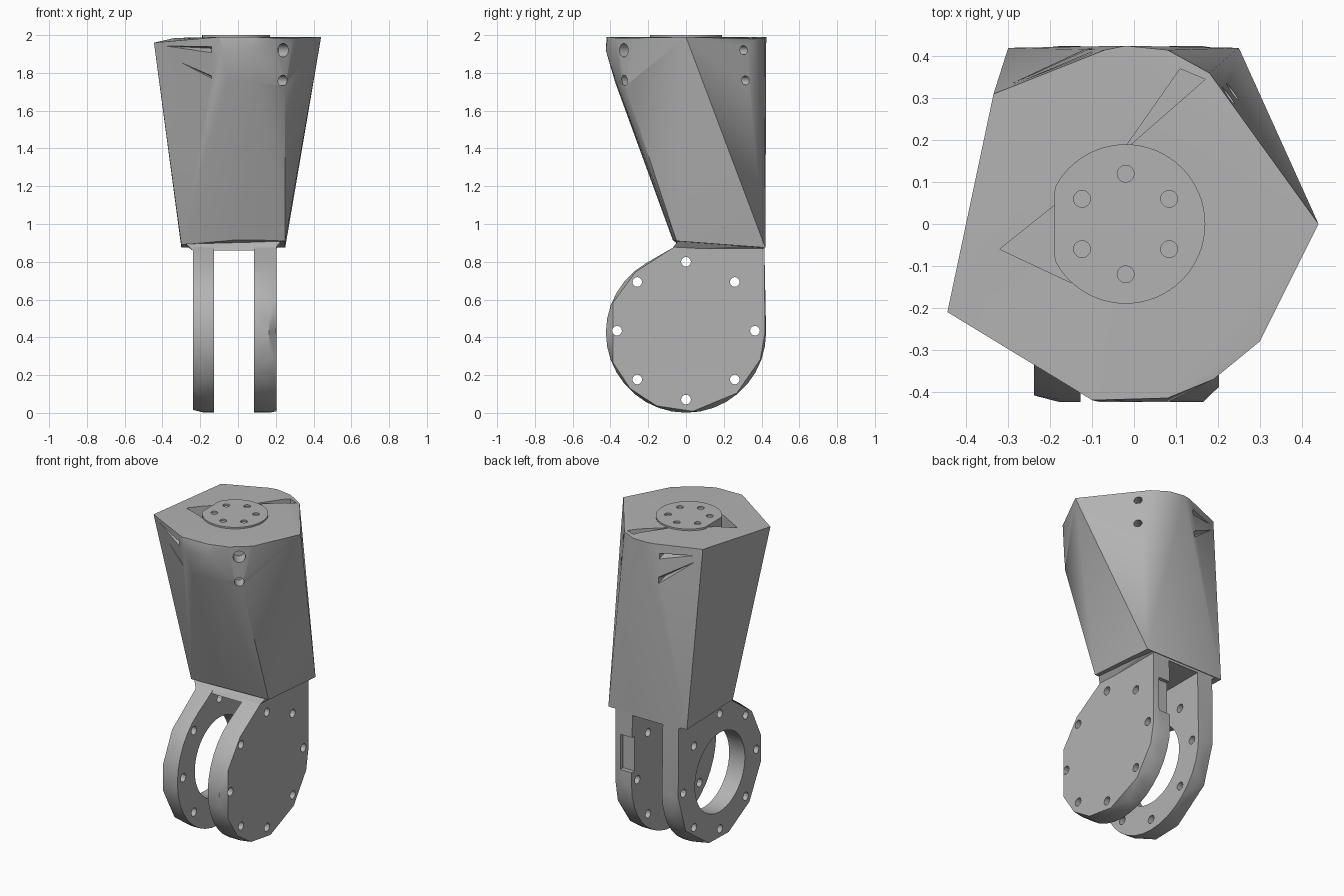
import bpy, bmesh, math
from mathutils import Vector, Matrix

cube = bpy.data.objects.get("Cube")
if cube:
    bpy.data.objects.remove(cube, do_unlink=True)

grey = bpy.data.materials.new("plain_grey")
grey.use_nodes = True
grey.diffuse_color = (0.45, 0.45, 0.45, 1)
grey.node_tree.nodes["Principled BSDF"].inputs["Base Color"].default_value = (0.45, 0.45, 0.45, 1)


def add_hull(bm, points):
    """Add the convex hull of some points to a bmesh."""
    part = bmesh.new()
    for p in points:
        part.verts.new(p)
    bmesh.ops.convex_hull(part, input=part.verts)
    loose = [v for v in part.verts if not v.link_faces]
    bmesh.ops.delete(part, geom=loose, context='VERTS')
    bmesh.ops.recalc_face_normals(part, faces=part.faces)
    temp = bpy.data.meshes.new("temp")
    part.to_mesh(temp)
    part.free()
    bm.from_mesh(temp)
    bpy.data.meshes.remove(temp)


def add_cylinder(bm, centre, axis, radius, depth, sides=20):
    turn = Vector((0, 0, 1)).rotation_difference(Vector(axis)).to_matrix().to_4x4()
    bmesh.ops.create_cone(bm, cap_ends=True, segments=sides, radius1=radius,
                          radius2=radius, depth=depth,
                          matrix=Matrix.Translation(centre) @ turn)


def make_object(name, bm):
    mesh = bpy.data.meshes.new(name)
    bm.to_mesh(mesh)
    bm.free()
    obj = bpy.data.objects.new(name, mesh)
    bpy.context.collection.objects.link(obj)
    mesh.materials.append(grey)
    return obj


def cut(obj, bm):
    """Subtract the cutter bmesh from an object and bake the result."""
    cutter = make_object("cutter", bm)
    cutter.hide_render = True
    mod = obj.modifiers.new("cut", 'BOOLEAN')
    mod.object = cutter
    mod.operation = 'DIFFERENCE'
    mod.solver = 'EXACT'
    bpy.context.view_layer.update()
    deps = bpy.context.evaluated_depsgraph_get()
    baked = bpy.data.meshes.new_from_object(obj.evaluated_get(deps))
    obj.modifiers.clear()
    obj.data = baked
    bpy.data.objects.remove(cutter, do_unlink=True)


def smooth(obj, degrees):
    bpy.ops.object.select_all(action='DESELECT')
    obj.select_set(True)
    bpy.context.view_layer.objects.active = obj
    bpy.ops.object.shade_smooth_by_angle(angle=math.radians(degrees))


# Tapered housing with chamfered corners
top = [(-0.335, 0.31, 1.985), (-0.07, 0.415, 1.99), (-0.02, 0.425, 1.99),
       (0.08, 0.415, 1.985), (0.18, 0.36, 1.98), (0.44, 0, 1.99), (0.3, -0.28, 1.985),
       (0.19, -0.37, 1.985), (0.08, -0.415, 1.99), (-0.1, -0.42, 1.99),
       (-0.445, -0.21, 1.96)]
shoulder = [(0.25, -0.32, 1.73), (0.1, -0.37, 1.75), (0.08, -0.425, 1.92),
            (-0.08, -0.425, 1.92), (-0.06, -0.375, 1.75)]
base = [(-0.3, -0.04, 0.89), (-0.02, -0.07, 0.915), (0.12, -0.065, 0.915),
        (0.25, -0.05, 0.91), (0.25, 0.42, 0.875), (-0.3, 0.42, 0.875)]
bm = bmesh.new()
add_hull(bm, top + shoulder + base)
housing = make_object("housing", bm)

# Pockets in the top, long tapered grooves by the left corners, bolt holes
bm = bmesh.new()
for tri, low in (([(-0.32, -0.06), (-0.17, 0.06), (-0.15, -0.14)], 1.9),
                 ([(-0.03, 0.17), (0.11, 0.37), (0.17, 0.345)], 1.88)):
    add_hull(bm, [(x, y, z) for x, y in tri for z in (low, 2.05)])
for z, tip in ((1.92, 1.945), (1.77, 1.92)):
    add_hull(bm, [(-0.44, -0.225, tip), (-0.14, -0.46, z + 0.03),
                  (-0.14, -0.46, z - 0.045), (-0.14, -0.33, z + 0.01)])
    add_hull(bm, [(-0.32, 0.33, tip), (-0.1, 0.47, z + 0.03),
                  (-0.1, 0.47, z - 0.04), (-0.1, 0.35, z)])
for z, radius in ((1.92, 0.036), (1.76, 0.028)):
    add_cylinder(bm, (0.24, -0.33, z), (0.6, -0.8, 0), radius, 0.18)
    add_cylinder(bm, (0.25, 0.33, z), (0.7, 0.7, 0), 0.024, 0.2)
cut(housing, bm)
smooth(housing, 25)

# Short flared neck under the housing, above the fork
bm = bmesh.new()
add_hull(bm, [(-0.24, -0.08, 0.86), (0.19, -0.08, 0.86), (0.19, 0.415, 0.86),
              (-0.24, 0.415, 0.86), (-0.28, -0.04, 0.9), (0.23, -0.04, 0.915),
              (0.23, 0.415, 0.89), (-0.28, 0.415, 0.89)])
make_object("neck", bm)

# Round mounting flange with a flat on one side and six holes
bm = bmesh.new()
add_cylinder(bm, (-0.02, 0, 1.945), (0, 0, 1), 0.19, 0.11, 64)
for v in bm.verts:
    v.co.x = max(v.co.x, -0.19)
flange = make_object("mounting_flange", bm)
bm = bmesh.new()
for i in range(6):
    a = math.radians(30 + 60 * i)
    add_cylinder(bm, (-0.02 + 0.12 * math.cos(a), 0.12 * math.sin(a), 2.0),
                 (0, 0, 1), 0.02, 0.08)
cut(flange, bm)
smooth(flange, 30)


# Fork plates: a rounded disc running straight up into the housing at the back,
# with the outer face cut to a coarser polygon
def plate_outline(angles, radius):
    arc = [(radius * math.cos(math.radians(a)), 0.425 + radius * math.sin(math.radians(a)))
           for a in angles]
    return [(0.415, 0.43), (0.415, 0.88), (-0.06, 0.88), (-0.08, 0.855)] + arc


def fork_plate(name, inner, rim, outer, angles):
    pts = [(x, y, z) for y, z in plate_outline(range(100, 361, 10), 0.424)
           for x in (inner, rim)]
    pts += [(outer, y, z) for y, z in plate_outline(angles, 0.418)]
    bm = bmesh.new()
    add_hull(bm, pts)
    return make_object(name, bm)


def bolt_circle(bm, x):
    for i in range(8):
        a = math.radians(45 * i)
        add_cylinder(bm, (x, 0.365 * math.cos(a), 0.435 + 0.365 * math.sin(a)),
                     (1, 0, 0), 0.026, 0.3, 12)


# Solid plate with bolt holes and a recess in its back edge
solid = fork_plate("solid_fork_plate", 0.085, 0.165, 0.203,
                   (105, 130, 158, 202, 225, 248, 275, 310, 340, 360))
bm = bmesh.new()
bolt_circle(bm, 0.15)
cut(solid, bm)
bm = bmesh.new()
add_hull(bm, [(x, y, z) for x in (0.04, 0.165) for y in (0.395, 0.5) for z in (0.5, 0.72)])
cut(solid, bm)
smooth(solid, 22)

# Ring plate with a large central opening
ring = fork_plate("ring_fork_plate", -0.128, -0.18, -0.238,
                  (105, 140, 168, 192, 225, 258, 285, 325, 360))
bm = bmesh.new()
bolt_circle(bm, -0.18)
add_cylinder(bm, (-0.18, 0, 0.43), (1, 0, 0), 0.25, 0.3, 48)
cut(ring, bm)
smooth(ring, 22)
